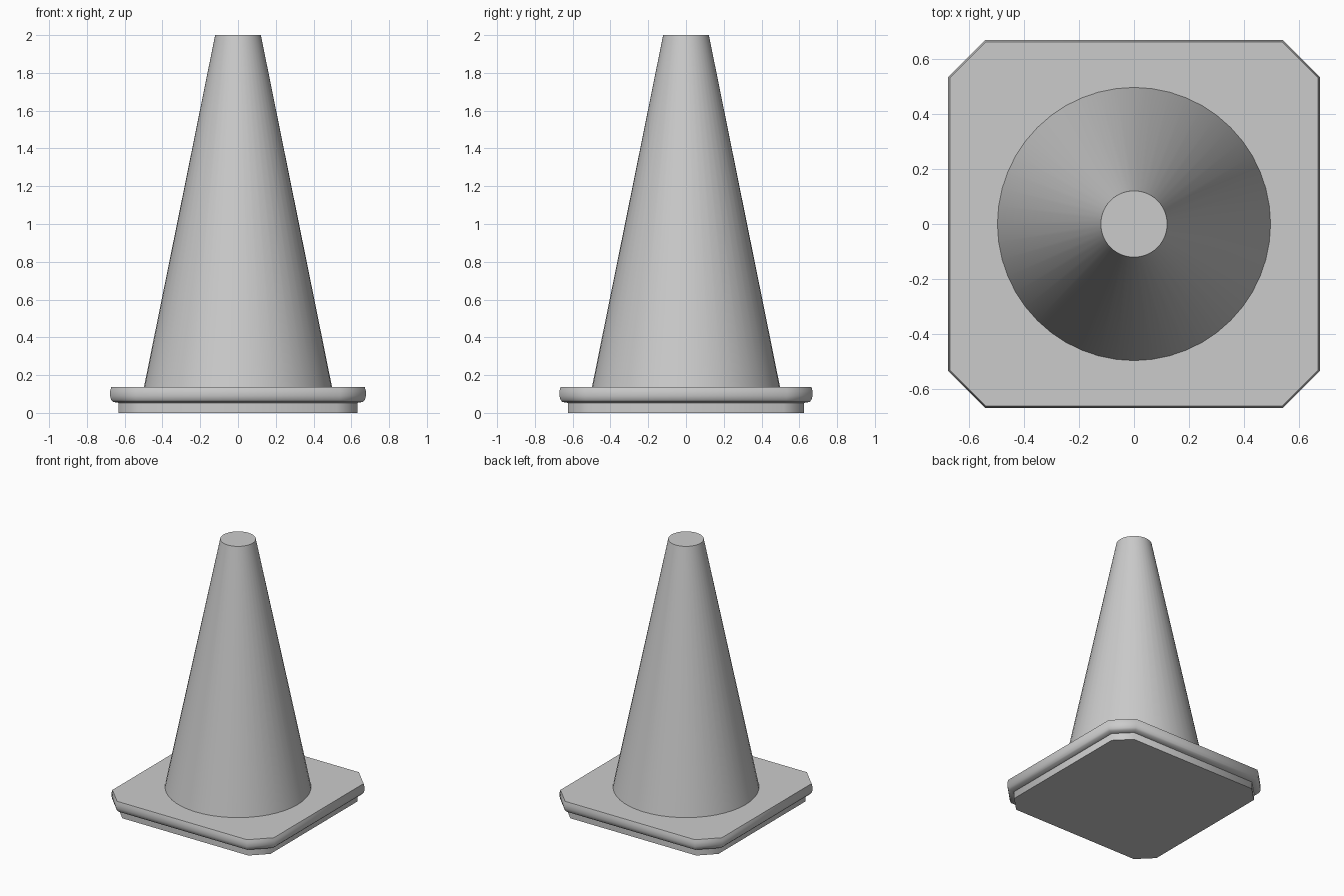
import bpy, bmesh, math

if "Cube" in bpy.data.objects:
    bpy.data.objects.remove(bpy.data.objects["Cube"])

SMOOTH = math.radians(50)


def finish(name, bm):
    bmesh.ops.recalc_face_normals(bm, faces=bm.faces[:])
    mesh = bpy.data.meshes.new(name)
    bm.to_mesh(mesh)
    bm.free()
    obj = bpy.data.objects.new(name, mesh)
    bpy.context.collection.objects.link(obj)
    bpy.ops.object.select_all(action='DESELECT')
    obj.select_set(True)
    bpy.context.view_layer.objects.active = obj
    bpy.ops.object.shade_smooth_by_angle(angle=SMOOTH)
    return obj


def octagon(hx, hy, cut):
    # square outline with clipped corners
    return [(hx, -hy + cut), (hx, hy - cut), (hx - cut, hy), (-hx + cut, hy),
            (-hx, hy - cut), (-hx, -hy + cut), (-hx + cut, -hy), (hx - cut, -hy)]


def clipped_slab(name, profile, cut):
    # stack clipped-square rings given as (inset, z)
    bm = bmesh.new()
    rings = [[bm.verts.new((x, y, z)) for x, y in
              octagon(0.677 - d, 0.67 - d, cut - 0.586 * d)] for d, z in profile]
    for a, b in zip(rings, rings[1:]):
        for i in range(8):
            j = (i + 1) % 8
            bm.faces.new((a[i], a[j], b[j], b[i]))
    bm.faces.new(rings[0][::-1])
    bm.faces.new(rings[-1])
    return finish(name, bm)


# base: recessed foot and wider flange with softened rim
clipped_slab("base", [(0.045, 0), (0.045, 0.053), (0.015, 0.058), (0.005, 0.07),
                      (0, 0.09), (0, 0.115), (0.006, 0.138)], 0.135)

# tapered cone body
bm = bmesh.new()
bottom, top = 0.136, 2.0
bmesh.ops.create_cone(bm, cap_ends=True, segments=48, radius1=0.498,
                      radius2=0.121, depth=top - bottom)
bmesh.ops.translate(bm, verts=bm.verts[:], vec=(0, 0, (top + bottom) / 2))
finish("cone_body", bm)
